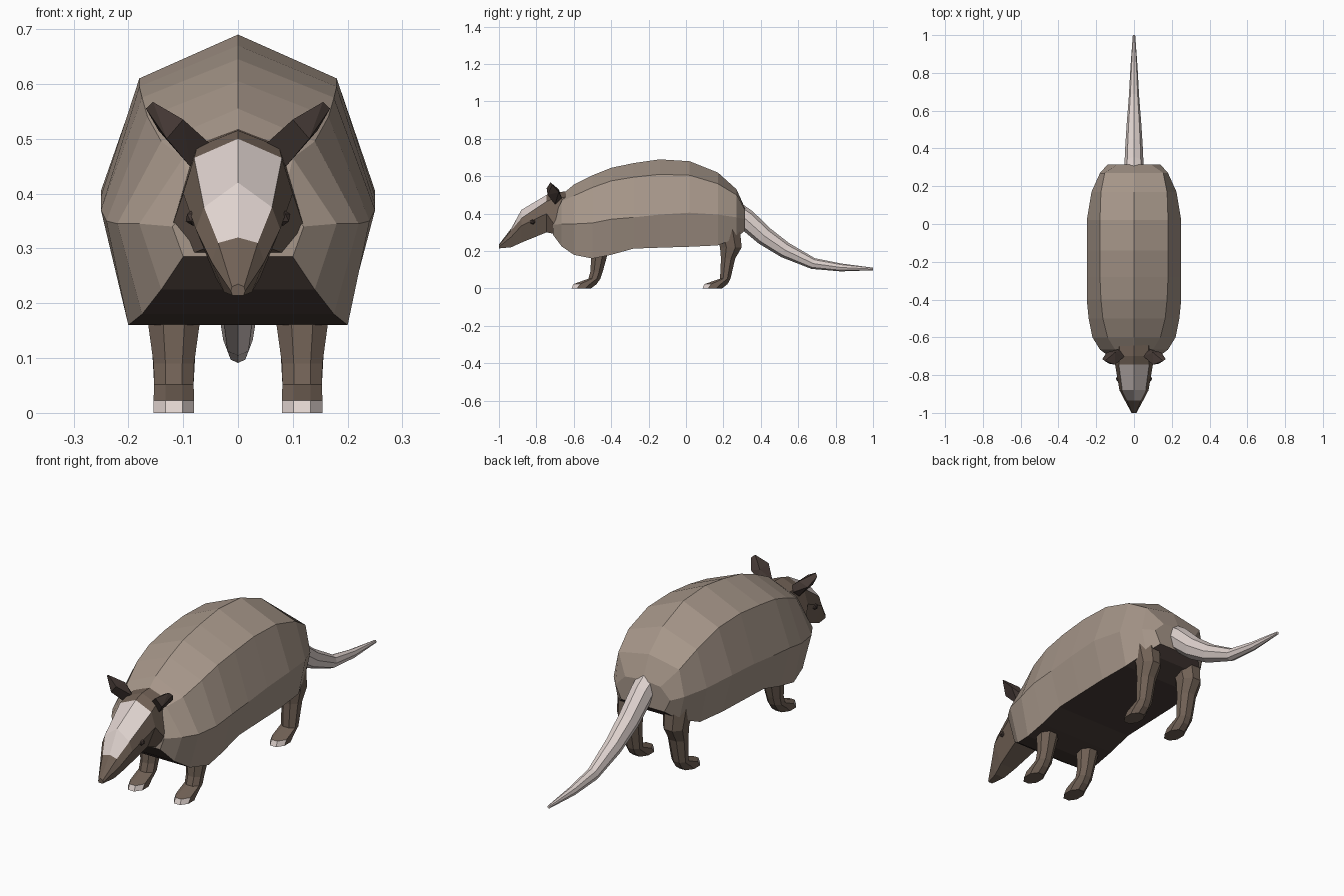
import bpy, bmesh, math
from mathutils import Vector


def material(name, rgb):
    m = bpy.data.materials.new(name)
    m.diffuse_color = (*rgb, 1)
    return m


SHELL = material("taupe shell", (0.38, 0.305, 0.25))
BROWN = material("brown skin", (0.165, 0.12, 0.092))
DARK = material("dark brown", (0.062, 0.043, 0.037))
PALE = material("pale pink grey", (0.74, 0.65, 0.62))


def finish(name, bm, mats):
    bmesh.ops.recalc_face_normals(bm, faces=bm.faces)
    me = bpy.data.meshes.new(name)
    bm.to_mesh(me)
    bm.free()
    for m in mats:
        me.materials.append(m)
    ob = bpy.data.objects.new(name, me)
    bpy.context.collection.objects.link(ob)
    return ob


def loft(name, rings, mats, pick=lambda i, j: 0):
    """Skin closed rings; pick(ring, segment) chooses the material slot."""
    bm = bmesh.new()
    vs = [[bm.verts.new(p) for p in r] for r in rings]
    n = len(rings[0])
    for i in range(len(vs) - 1):
        for j in range(n):
            k = (j + 1) % n
            f = bm.faces.new((vs[i][j], vs[i][k], vs[i + 1][k], vs[i + 1][j]))
            f.material_index = pick(i, j)
    bm.faces.new(vs[0])
    bm.faces.new(vs[-1])
    return finish(name, bm, mats)


def section(y, top, *xz):
    """Symmetric cross-section: top ridge, three points per side."""
    half = [(xz[k], xz[k + 1]) for k in range(0, len(xz), 2)]
    return ([(0, y, top)] + [(x, y, z) for x, z in half]
            + [(-x, y, z) for x, z in reversed(half)])


# Shell: ridge height, then upper rail, widest rail and lower rim (x, z)
shell = [
    (-0.71, 0.39, 0.08, 0.38, 0.12, 0.34, 0.10, 0.285),
    (-0.665, 0.50, 0.10, 0.465, 0.18, 0.345, 0.14, 0.225),
    (-0.60, 0.555, 0.14, 0.495, 0.22, 0.345, 0.175, 0.18),
    (-0.50, 0.605, 0.165, 0.54, 0.24, 0.35, 0.20, 0.16),
    (-0.40, 0.645, 0.175, 0.575, 0.25, 0.37, 0.20, 0.18),
    (-0.28, 0.67, 0.18, 0.595, 0.25, 0.38, 0.20, 0.213),
    (-0.14, 0.69, 0.18, 0.61, 0.25, 0.395, 0.20, 0.218),
    (0.02, 0.68, 0.18, 0.605, 0.25, 0.405, 0.20, 0.223),
    (0.17, 0.62, 0.175, 0.56, 0.225, 0.395, 0.19, 0.23),
    (0.27, 0.53, 0.155, 0.50, 0.18, 0.38, 0.155, 0.27),
    (0.315, 0.43, 0.09, 0.42, 0.14, 0.37, 0.11, 0.31),
]
loft("shell", [section(*r) for r in shell], [SHELL, DARK],
     lambda i, j: 1 if j == 3 else 0)

# Head with pale forehead plate
head = [
    (-0.60, 0.52, 0.08, 0.49, 0.12, 0.36, 0.08, 0.285),
    (-0.70, 0.515, 0.075, 0.485, 0.122, 0.335, 0.085, 0.29),
    (-0.745, 0.50, 0.08, 0.465, 0.10, 0.40, 0.06, 0.30),
    (-0.88, 0.42, 0.062, 0.375, 0.077, 0.335, 0.04, 0.245),
    (-0.935, 0.32, 0.036, 0.31, 0.048, 0.275, 0.025, 0.22),
    (-1.0, 0.235, 0.011, 0.23, 0.013, 0.222, 0.01, 0.214),
]
loft("head", [section(*r) for r in head], [BROWN, PALE],
     lambda i, j: 1 if i in (2, 3) and j in (0, 6) else 0)

# Tail: rings square to the path (y, z, radius)
path = [(0.27, 0.40, 0.06), (0.32, 0.37, 0.056), (0.42, 0.28, 0.051),
        (0.53, 0.205, 0.043), (0.68, 0.133, 0.03), (0.83, 0.112, 0.021),
        (1.0, 0.104, 0.007)]
rings = []
for i, (y, z, r) in enumerate(path):
    a, b = path[max(i - 1, 0)], path[min(i + 1, len(path) - 1)]
    t = Vector((0, b[0] - a[0], b[1] - a[1])).normalized()
    up = Vector((0, -t.z, t.y)) if i < len(path) - 1 else Vector((0, 0, 1))
    rings.append([Vector((0, y, z)) + up * r * math.cos(q)
                  + Vector((0.9 * r * math.sin(q), 0, 0))
                  for q in [k * math.tau / 8 for k in range(8)]])
loft("tail", rings, [PALE])

# Leg rings: y, z, half width, half depth
front = [(-0.45, 0.32, 0.055, 0.05), (-0.465, 0.17, 0.048, 0.042),
         (-0.478, 0.09, 0.037, 0.033), (-0.49, 0.052, 0.036, 0.032),
         (-0.54, 0.023, 0.037, 0.062), (-0.56, 0.0, 0.037, 0.052)]
rear = [(0.215, 0.34, 0.06, 0.07), (0.24, 0.22, 0.05, 0.058),
        (0.225, 0.16, 0.042, 0.038), (0.21, 0.052, 0.036, 0.028),
        (0.16, 0.023, 0.037, 0.062), (0.14, 0.0, 0.037, 0.052)]


def leg_ring(cx, y, z, rx, ry):
    s = 1 / math.cos(math.pi / 8)
    return [(cx + rx * s * math.cos(q), y + ry * s * math.sin(q), z)
            for q in [(k + 0.5) * math.tau / 8 for k in range(8)]]


for side, tag in ((1, "left"), (-1, "right")):
    # Legs with pale claws on the front of the toes
    for name, spec in (("front_leg", front), ("rear_leg", rear)):
        loft(f"{name}_{tag}", [leg_ring(0.117 * side, *r) for r in spec],
             [BROWN, PALE], lambda i, j: 1 if i == 4 and j in (4, 5, 6) else 0)

    # Ear: hull of a leaf shape
    bm = bmesh.new()
    for x, y, z in ((0.05, -0.70, 0.49), (0.088, -0.70, 0.45),
                    (0.06, -0.67, 0.47), (0.09, -0.665, 0.485),
                    (0.10, -0.745, 0.535), (0.13, -0.74, 0.50),
                    (0.10, -0.68, 0.53), (0.145, -0.68, 0.515),
                    (0.155, -0.725, 0.567), (0.168, -0.715, 0.555)):
        bm.verts.new((x * side, y, z))
    bmesh.ops.convex_hull(bm, input=bm.verts)
    finish(f"ear_{tag}", bm, [DARK])

    # Eye
    bm = bmesh.new()
    bmesh.ops.create_icosphere(bm, subdivisions=1, radius=0.015)
    bmesh.ops.translate(bm, verts=bm.verts, vec=(0.082 * side, -0.82, 0.356))
    finish(f"eye_{tag}", bm, [DARK])
